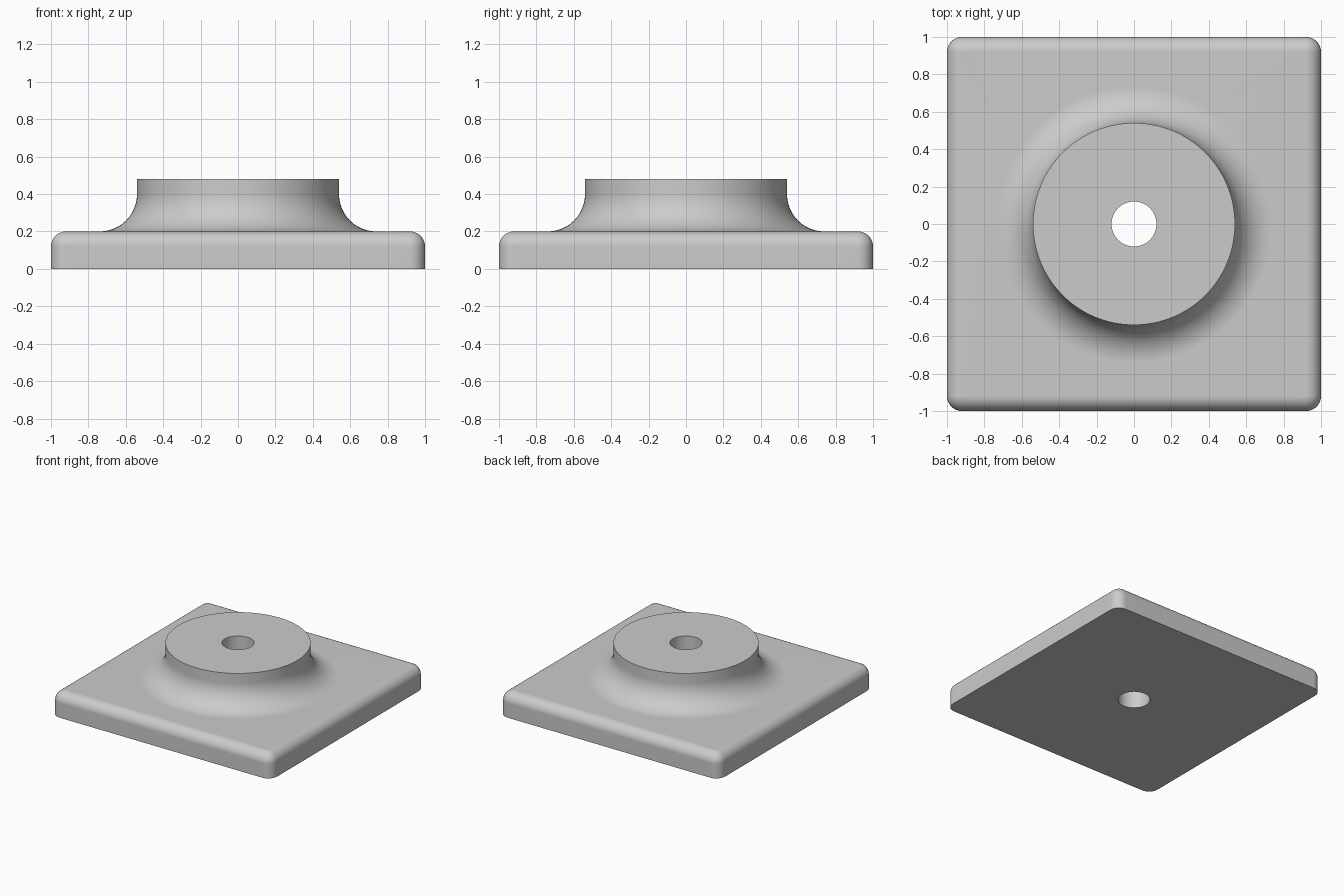
import bpy, bmesh
from math import pi, sin, cos, radians

cube = bpy.data.objects.get("Cube")
if cube:
    bpy.data.objects.remove(cube, do_unlink=True)

CORNER, SIDE = 8, 24              # segments per rounded corner and straight side
COUNT = 4 * (CORNER + SIDE)
EDGE, FILLET, STEPS = 0.08, 0.2, 12
PLATE_TOP, COLLAR_TOP = 0.2, 0.48
COLLAR_R, HOLE_R = 0.54, 0.12

bm = bmesh.new()


def square_ring(radius, z):
    """Rounded square whose corners have the given radius."""
    c = 1 - EDGE
    points = []
    for q in range(4):
        for i in range(CORNER + 1):
            a = pi / 2 * i / CORNER
            points.append((q, c + radius * cos(a), c + radius * sin(a)))
        for i in range(1, SIDE):
            points.append((q, c - 2 * c * i / SIDE, c + radius))
    verts = []
    for q, x, y in points:
        for _ in range(q):
            x, y = -y, x
        verts.append(bm.verts.new((x, y, z)))
    return verts


def circle_ring(radius, z):
    """Circle whose points line up with those of the square rings."""
    verts = []
    for i in range(COUNT):
        a = pi / 4 + 2 * pi * (i - CORNER / 2) / COUNT
        verts.append(bm.verts.new((radius * cos(a), radius * sin(a), z)))
    return verts


# Plate side and rounded upper edge
rings = [square_ring(EDGE, 0)]
for i in range(CORNER + 1):
    a = pi / 2 * i / CORNER
    rings.append(square_ring(EDGE * cos(a), PLATE_TOP - EDGE + EDGE * sin(a)))

# Concave fillet rising from the plate into the collar
for i in range(STEPS + 1):
    a = pi / 2 * i / STEPS
    rings.append(circle_ring(COLLAR_R + FILLET * (1 - sin(a)),
                             PLATE_TOP + FILLET * (1 - cos(a))))

# Collar wall, flat top and through hole
for radius, z in ((COLLAR_R, COLLAR_TOP), (HOLE_R, COLLAR_TOP), (HOLE_R, 0)):
    rings.append(circle_ring(radius, z))

# Skin the rings; the last one joins the first as the underside
for low, high in zip(rings, rings[1:] + rings[:1]):
    for i in range(COUNT):
        j = (i + 1) % COUNT
        bm.faces.new((low[i], low[j], high[j], high[i]))

bmesh.ops.remove_doubles(bm, verts=bm.verts, dist=1e-5)
bmesh.ops.recalc_face_normals(bm, faces=bm.faces)
mesh = bpy.data.meshes.new("flanged_base")
bm.to_mesh(mesh)
bm.free()

base = bpy.data.objects.new("flanged_base", mesh)
bpy.context.collection.objects.link(base)

# Plain grey finish
grey = bpy.data.materials.new("plain_grey")
grey.use_nodes = True
color = (0.6, 0.6, 0.6, 1)
grey.diffuse_color = color
grey.node_tree.nodes["Principled BSDF"].inputs["Base Color"].default_value = color
mesh.materials.append(grey)

# Smooth curves with crisp rims and flat plate faces
bpy.ops.object.select_all(action="DESELECT")
base.select_set(True)
bpy.context.view_layer.objects.active = base
bpy.ops.object.shade_smooth_by_angle(angle=radians(35))
weighted = base.modifiers.new("flat_face_normals", "WEIGHTED_NORMAL")
weighted.keep_sharp = True
